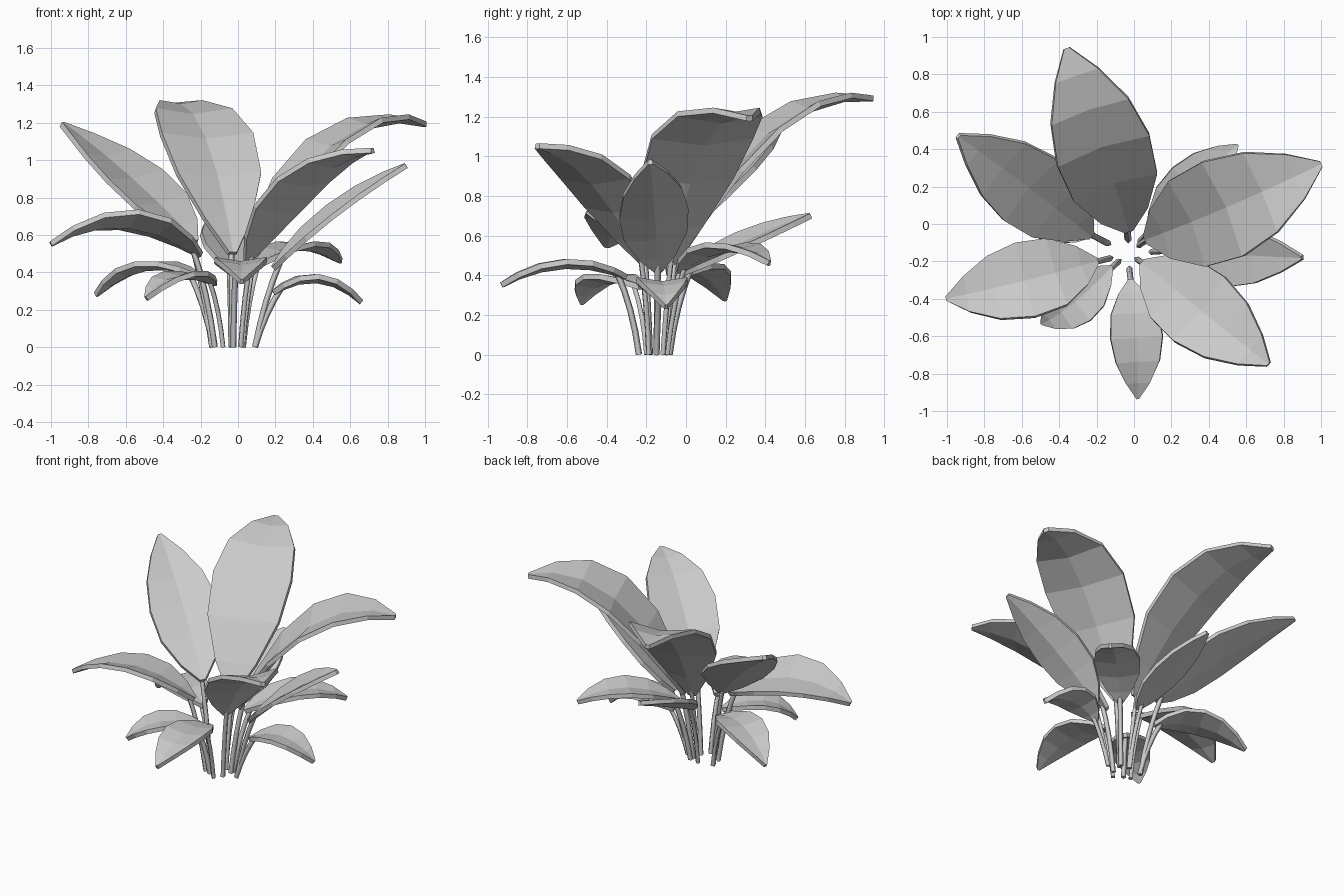
import bpy
import bmesh
from mathutils import Vector, Matrix

cube = bpy.data.objects.get("Cube")
if cube:
    bpy.data.objects.remove(cube, do_unlink=True)

# One plain grey for the whole plant
grey = bpy.data.materials.new("leaf_grey")
grey.use_nodes = True
colour = (0.6, 0.6, 0.6, 1)
grey.diffuse_color = colour
grey.node_tree.nodes["Principled BSDF"].inputs["Base Color"].default_value = colour

CENTRE = Vector((-0.03, -0.16, 0))
UP = Vector((0, 0, 1))
# Position along the leaf and share of the full half width
OUTLINE = [(0, 0.09), (0.11, 0.52), (0.28, 0.91), (0.48, 1), (0.68, 0.84), (0.86, 0.47), (1, 0.06)]


def bezier(a, control, b, t):
    """Point on a quadratic curve."""
    return a * (1 - t) ** 2 + control * 2 * t * (1 - t) + b * t * t


def add_leaf(name, base, control, tip, half_width, roll, tip_roll):
    """Folded blade swept along its midrib, then thickened."""
    bm = bmesh.new()
    heading = tip - base
    heading.z = 0
    side_flat = heading.cross(UP).normalized()
    rows = []
    for t, share in OUTLINE:
        point = bezier(base, control, tip, t)
        tangent = ((control - base) * (1 - t) + (tip - control) * t).normalized()
        side = Matrix.Rotation(roll + (tip_roll - roll) * t, 3, tangent) @ side_flat
        normal = side.cross(tangent)
        w = half_width * share
        lift = normal * w * 0.16
        rows.append([bm.verts.new(p) for p in (point - side * w + lift, point, point + side * w + lift)])
    for low, high in zip(rows, rows[1:]):
        for i in range(2):
            bm.faces.new((low[i], low[i + 1], high[i + 1], high[i]))
    mesh = bpy.data.meshes.new(name)
    bm.to_mesh(mesh)
    bm.free()
    mesh.materials.append(grey)
    leaf = bpy.data.objects.new(name, mesh)
    bpy.context.collection.objects.link(leaf)
    solid = leaf.modifiers.new("thickness", "SOLIDIFY")
    solid.thickness = 0.028
    solid.offset = 0
    solid.use_even_offset = True


def add_stem(name, base, control):
    """Square stalk that leans out from the root ring into the blade."""
    foot = CENTRE + (base - CENTRE) * 0.55
    foot.z = 0
    end = base + (control - base).normalized() * 0.05
    bend = foot.lerp(base, 0.52)
    bend.z = base.z * 0.62
    data = bpy.data.curves.new(name, "CURVE")
    data.dimensions = "3D"
    data.bevel_depth = 0.016
    data.bevel_resolution = 0
    data.use_fill_caps = True
    spline = data.splines.new("POLY")
    spline.points.add(4)
    for i, p in enumerate(spline.points):
        p.co = (*bezier(foot, bend, end, i / 4), 1)
    data.materials.append(grey)
    bpy.context.collection.objects.link(bpy.data.objects.new(name, data))


# Name: blade base, midrib middle, tip, half width, roll at base and at tip
LEAVES = {
    "tall_back": ((-0.03, -0.03, 0.5), (-0.18, 0.44, 1.12), (-0.36, 0.94, 1.29), 0.26, 0, 0),
    "tall_back_right": ((-0.23, -0.06, 0.56), (-0.58, 0.21, 0.9), (-0.94, 0.47, 1.19), 0.22, -0.28, 0),
    "wide_right": ((-0.2, -0.2, 0.49), (-0.6, -0.31, 0.65), (-1, -0.4, 0.55), 0.21, 0.2, 0.2),
    "tall_left": ((0.07, -0.08, 0.46), (0.52, 0.1, 1.08), (1, 0.32, 1.19), 0.275, 0, 0),
    "tall_front_left": ((0.05, -0.21, 0.46), (0.38, -0.48, 0.88), (0.72, -0.75, 1.05), 0.22, 0, 0),
    "upright_left": ((0.19, -0.14, 0.42), (0.52, -0.16, 0.71), (0.9, -0.18, 0.97), 0.175, 0.2, 0.2),
    "low_front": ((-0.02, -0.3, 0.39), (0.015, -0.62, 0.445), (0.02, -0.93, 0.35), 0.14, 0, 0),
    "low_front_right": ((-0.12, -0.23, 0.34), (-0.32, -0.42, 0.37), (-0.49, -0.53, 0.26), 0.13, 0, 0),
    "low_right": ((-0.22, -0.06, 0.38), (-0.5, 0.07, 0.42), (-0.76, 0.2, 0.28), 0.14, 0, 0),
    "low_back_left": ((0.08, -0.04, 0.42), (0.32, 0.21, 0.53), (0.55, 0.42, 0.46), 0.145, 0, 0),
    "middle_back": ((-0.04, -0.02, 0.41), (-0.07, 0.3, 0.56), (-0.08, 0.63, 0.7), 0.14, 0.25, 0.25),
    "low_left": ((0.19, -0.14, 0.29), (0.43, -0.12, 0.355), (0.66, -0.1, 0.24), 0.13, 0, 0),
}

for name, (base, middle, tip, half_width, roll, tip_roll) in LEAVES.items():
    base, middle, tip = Vector(base), Vector(middle), Vector(tip)
    control = middle * 2 - (base + tip) / 2
    add_leaf(name + "_leaf", base, control, tip, half_width, roll, tip_roll)
    add_stem(name + "_stem", base, control)
